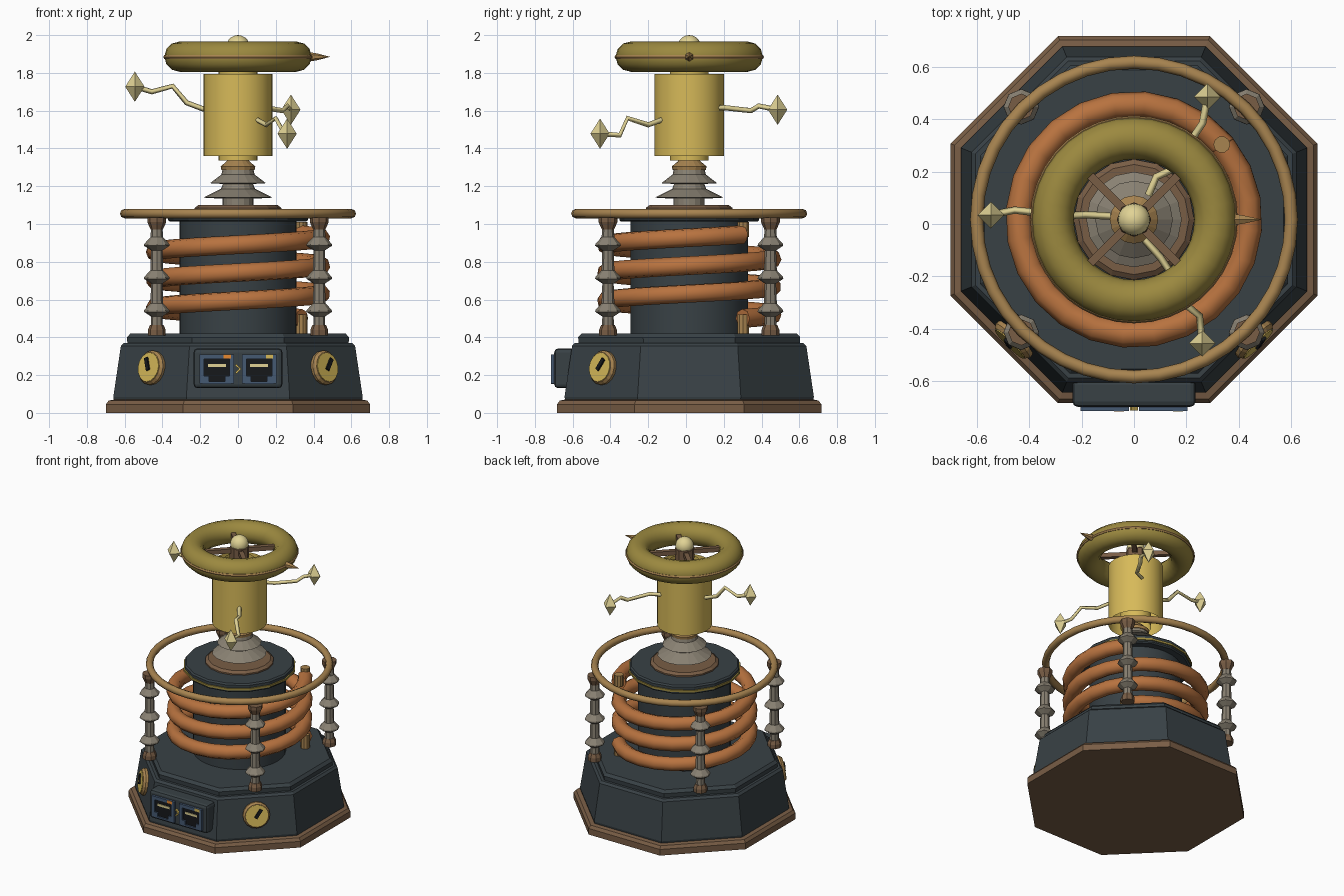
import bpy, bmesh, math
from mathutils import Vector, Matrix

if "Cube" in bpy.data.objects:
    bpy.data.objects.remove(bpy.data.objects["Cube"])

CY = 0.017                      # the axis of the tower sits slightly behind y = 0
OCT = 1 / math.cos(math.pi / 8)


def material(name, r, g, b):
    m = bpy.data.materials.new(name)
    m.diffuse_color = (r, g, b, 1)
    m.use_nodes = True
    m.node_tree.nodes["Principled BSDF"].inputs["Base Color"].default_value = m.diffuse_color
    return m


SLATE = material("slate", .04, .053, .06)
BLACK = material("black", .008, .009, .011)
BROWN = material("brown", .19, .11, .06)
BRONZE = material("bronze", .39, .23, .08)
COPPER = material("copper", .48, .17, .05)
OLIVE = material("old_gold", .33, .25, .05)
GOLD = material("gold", .68, .49, .10)
PALE = material("pale_gold", .75, .65, .30)
CERAMIC = material("ceramic", .25, .22, .17)
BLUE = material("blue_steel", .06, .10, .17)
ORANGE = material("orange", .8, .25, .03)


def finish(ob, mat, smooth=None):
    ob.data.materials.clear()
    ob.data.materials.append(mat)
    bpy.ops.object.select_all(action='DESELECT')
    ob.select_set(True)
    bpy.context.view_layer.objects.active = ob
    if smooth:
        bpy.ops.object.shade_smooth_by_angle(angle=math.radians(smooth))
    return ob


def from_bmesh(name, bm, mat, smooth=None):
    me = bpy.data.meshes.new(name)
    bmesh.ops.recalc_face_normals(bm, faces=bm.faces)
    bm.to_mesh(me)
    bm.free()
    ob = bpy.data.objects.new(name, me)
    bpy.context.collection.objects.link(ob)
    return finish(ob, mat, smooth)


def lathe(name, prof, n, mat, loc=(0, CY, 0), turn=0.0, smooth=None):
    """Revolve (radius, z) points around z."""
    bm = bmesh.new()
    rings = [[bm.verts.new((r * math.cos(turn + math.tau * i / n),
                            r * math.sin(turn + math.tau * i / n), z)) for i in range(n)]
             for r, z in prof]
    for a, b in zip(rings, rings[1:]):
        for i in range(n):
            j = (i + 1) % n
            bm.faces.new((a[i], a[j], b[j], b[i]))
    bmesh.ops.remove_doubles(bm, verts=bm.verts, dist=1e-5)
    ob = from_bmesh(name, bm, mat, smooth)
    ob.location = loc
    return ob


def octagon(name, prof, mat):
    return lathe(name, [(r * OCT, z) for r, z in prof], 8, mat, turn=math.pi / 8)


def box(name, c, size, mat, bevel=0, rot=(0, 0, 0)):
    bm = bmesh.new()
    bmesh.ops.create_cube(bm, size=1, matrix=Matrix.Diagonal((*size, 1)))
    if bevel:
        bmesh.ops.bevel(bm, geom=bm.edges[:], offset=bevel, segments=2, profile=.5, affect='EDGES')
    ob = from_bmesh(name, bm, mat)
    ob.location, ob.rotation_euler = c, rot
    return ob


def torus(name, R, r, z, n, m, mat, smooth=50):
    bpy.ops.mesh.primitive_torus_add(major_radius=R, minor_radius=r, major_segments=n,
                                     minor_segments=m, location=(0, CY, z))
    ob = bpy.context.object
    ob.name = name
    return finish(ob, mat, smooth)


def tube(name, pts, r, res, mat, smooth=None):
    cu = bpy.data.curves.new(name, 'CURVE')
    cu.dimensions = '3D'
    cu.bevel_depth, cu.bevel_resolution, cu.use_fill_caps = r, res, True
    sp = cu.splines.new('POLY')
    sp.points.add(len(pts) - 1)
    for p, co in zip(sp.points, pts):
        p.co = (*co, 1)
    ob = bpy.data.objects.new(name, cu)
    bpy.context.collection.objects.link(ob)
    bpy.ops.object.select_all(action='DESELECT')
    ob.select_set(True)
    bpy.context.view_layer.objects.active = ob
    bpy.ops.object.convert(target='MESH')
    return finish(bpy.context.object, mat, smooth)


# Octagonal base
octagon("base_skirt", [(0, 0), (.70, 0), (.70, .045), (.685, .065), (.66, .07), (0, .07)], BROWN)
octagon("base_body", [(0, .06), (.655, .06), (.66, .085), (.62, .355), (.605, .37), (0, .37)], SLATE)
octagon("base_top_plate", [(0, .36), (.585, .36), (.588, .40), (.57, .42), (0, .42)], SLATE)

# Core column and its cap
lathe("core_column", [(0, .41), (.31, .41), (.31, 1.03), (0, 1.03)], 32, SLATE, smooth=30)
lathe("cap_lower", [(0, 1.012), (.36, 1.012), (.37, 1.02), (.37, 1.03), (0, 1.03)], 16, SLATE)
lathe("cap_gold_band", [(0, 1.03), (.378, 1.03), (.378, 1.045), (0, 1.045)], 16, OLIVE)
lathe("cap_plate", [(0, 1.045), (.37, 1.045), (.37, 1.065), (.36, 1.075), (0, 1.075)], 16, SLATE)

# Copper coil with its two terminals
N = 24
coil = []
for i in range(3 * N + 1):
    a = math.radians(40) + math.tau * i / N
    coil.append((.44 * math.cos(a), CY + .44 * math.sin(a), .50 + .148 * i / N))
tube("copper_coil", coil, .05, 2, COPPER, 50)
for nm, z0, z1 in (("lower", .41, .52), ("upper", .93, 1.01)):
    lathe("coil_terminal_" + nm, [(0, z0), (.032, z0), (.032, z1), (0, z1)], 10, BRONZE, (.335, .303, 0))

# Guard ring on four ceramic posts
torus("guard_ring", .60, .025, 1.055, 40, 8, BRONZE)
skirts = [(0, .45), (.032, .45)]
for z in (.53, .705, .88):
    skirts += [(.03, z - .02), (.068, z + .005), (.066, z + .015), (.034, z + .05)]
skirts += [(.03, .98), (0, .98)]
for sx in (-1, 1):
    for sy in (-1, 1):
        p = (.43 * sx, CY + .43 * sy, 0)
        lathe("post_insulator", skirts, 8, CERAMIC, p)
        lathe("post_foot", [(0, .41), (.047, .41), (.047, .44), (.036, .465), (0, .465)], 8, BROWN, p)
        lathe("post_head", [(0, .97), (.032, .97), (.05, 1.01), (.05, 1.035), (0, 1.035)], 8, BROWN, p)

# Central insulator stack
lathe("insulator_flange", [(0, 1.07), (.23, 1.07), (.23, 1.085), (.21, 1.10), (0, 1.10)], 16, BROWN)
lathe("insulator_stack", [(0, 1.09), (.082, 1.09), (.082, 1.135), (.15, 1.137), (.15, 1.137), (.182, 1.14),
                          (.09, 1.186), (.08, 1.212), (.148, 1.216), (.088, 1.262), (.082, 1.29), (0, 1.29)],
      16, CERAMIC)
lathe("insulator_cap", [(0, 1.285), (.088, 1.285), (.092, 1.305), (.062, 1.33), (.05, 1.345), (0, 1.345)],
      16, BRONZE)

# Open glowing tubes, inner and outer
lathe("inner_tube", [(.103, 1.335), (.103, 1.825)], 24, GOLD, smooth=30)
lathe("outer_tube", [(.183, 1.36), (.183, 1.795)], 24, GOLD, smooth=30)

# Toroid with band, spokes, hub and spike
torus("toroid", .31, .08, 1.886, 36, 12, OLIVE)
torus("toroid_band", .385, .011, 1.884, 36, 6, BRONZE)
lathe("hub", [(0, 1.80), (.05, 1.80), (.066, 1.84), (.066, 1.92), (.05, 1.94), (0, 1.94)], 8, BROWN)
for k in range(4):
    a = math.pi / 4 + k * math.pi / 2
    box("spoke", (.15 * math.cos(a), CY + .15 * math.sin(a), 1.895), (.21, .032, .032), BROWN, rot=(0, 0, a))
bpy.ops.mesh.primitive_uv_sphere_add(segments=16, ring_count=10, radius=.062, location=(0, CY, 1.938))
bpy.context.object.name = "hub_ball"
finish(bpy.context.object, PALE, 50)
spike = lathe("spike", [(0, 0), (.026, 0), (.017, .05), (0, .115)], 6, BRONZE, (.373, CY, 1.885))
spike.rotation_euler = (0, math.pi / 2, 0)

# Zigzag arcs ending in crystals
arcs = [
    [(-.09, .03, 1.60), (-.187, .035, 1.61), (-.272, .03, 1.642), (-.346, .04, 1.73),
     (-.456, .053, 1.70), (-.546, .034, 1.727)],
    [(.055, .11, 1.60), (.085, .18, 1.615), (.15, .21, 1.615), (.235, .345, 1.60),
     (.262, .385, 1.625), (.28, .485, 1.605)],
    [(.04, -.06, 1.55), (.10, -.127, 1.552), (.15, -.20, 1.525), (.20, -.31, 1.56),
     (.25, -.35, 1.47), (.26, -.455, 1.478)],
]
for pts in arcs:
    tube("zigzag_arc", pts, .014, 0, PALE)
    lathe("arc_crystal", [(0, -.08), (.051, 0), (0, .08)], 4, PALE, pts[-1])

# Dials on the two front diagonal faces
for sx, lean in ((-1, .35), (1, -.6)):
    n = Vector((sx * .707, -.707, .14)).normalized()
    M = Matrix.Translation((sx * .452, CY - .452, .238)) @ n.to_track_quat('Z', 'Y').to_matrix().to_4x4()
    parts = [
        lathe("dial_rim", [(0, -.02), (.09, -.02), (.092, .015), (.08, .03), (0, .03)], 16, BRONZE),
        lathe("dial_face", [(0, .02), (.077, .02), (.077, .034), (0, .034)], 16, GOLD)]
    for ob in parts:
        ob.matrix_world = M
    needle = box("dial_needle", (0, 0, 0), (.022, .07, .012), BLACK)
    needle.matrix_world = M @ Matrix.Rotation(lean, 4, 'Z') @ Matrix.Translation((0, .017, .038))

# Front socket panel
box("socket_panel", (0, -.645, .236), (.47, .105, .21), SLATE, .02)
for cx, lamp in ((-.112, ORANGE), (.112, GOLD)):
    box("socket_back", (cx, -.698, .232), (.17, .008, .145), BLACK)
    for s in (-1, 1):
        box("socket_side", (cx + s * .08, -.703, .232), (.024, .022, .155), BLUE)
        box("socket_step", (cx + s * .057, -.703, .179), (.03, .022, .03), BLUE)
    box("socket_top", (cx, -.703, .297), (.15, .022, .025), BLUE)
    box("socket_bottom", (cx, -.703, .16), (.15, .022, .012), BLUE)
    box("socket_pins", (cx, -.703, .25), (.095, .008, .016), PALE)
    box("socket_lamp", (cx + .055, -.705, .298), (.038, .022, .022), lamp)
for s in (-1, 1):
    box("panel_chevron", (0, -.702, .233 + s * .011), (.034, .018, .009), GOLD, rot=(0, s * .75, 0))
